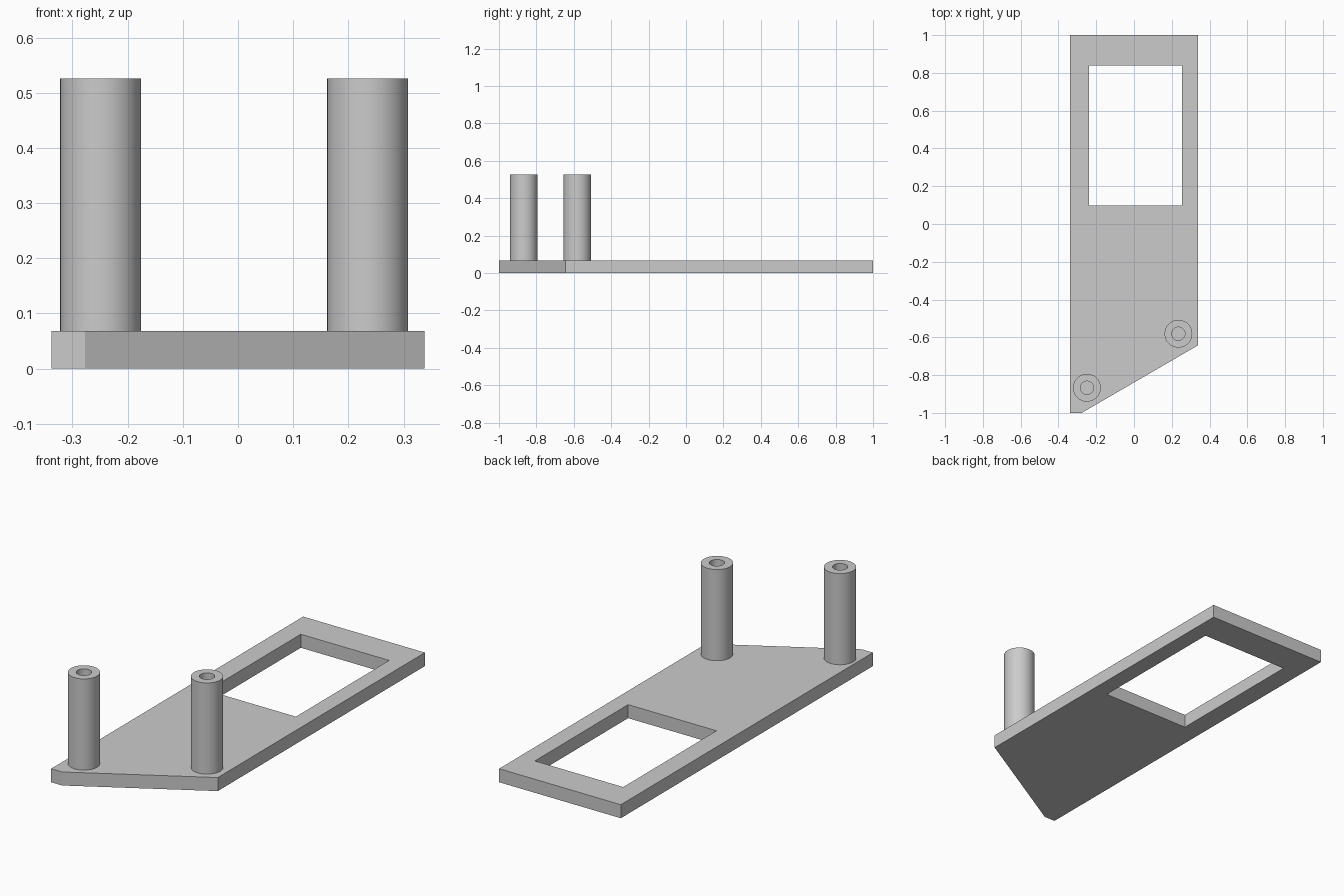
import bpy, bmesh, math

cube = bpy.data.objects.get("Cube")
if cube:
    bpy.data.objects.remove(cube, do_unlink=True)

PLATE_TOP, POST_TOP = 0.068, 0.526
POST_R, HOLE_R = 0.0735, 0.035

grey = bpy.data.materials.new("plain grey")
grey.use_nodes = True
colour = (0.6, 0.6, 0.6, 1)
grey.diffuse_color = colour
grey.node_tree.nodes["Principled BSDF"].inputs["Base Color"].default_value = colour


def add_object(name, bm):
    bmesh.ops.recalc_face_normals(bm, faces=bm.faces)
    mesh = bpy.data.meshes.new(name)
    bm.to_mesh(mesh)
    bm.free()
    mesh.materials.append(grey)
    obj = bpy.data.objects.new(name, mesh)
    bpy.context.collection.objects.link(obj)
    return obj


# Base plate: outline with a window, filled and extruded
outline = [(-0.338, -1), (-0.277, -1), (0.338, -0.643), (0.338, 1), (-0.338, 1)]
window = [(-0.238, 0.098), (0.253, 0.098), (0.253, 0.838), (-0.238, 0.838)]
bm = bmesh.new()
for loop in (outline, window):
    verts = [bm.verts.new((x, y, 0)) for x, y in loop]
    for i, v in enumerate(verts):
        bm.edges.new((v, verts[i - 1]))
bmesh.ops.triangle_fill(bm, edges=bm.edges[:], use_beauty=True, normal=(0, 0, 1))
result = bmesh.ops.extrude_face_region(bm, geom=bm.faces[:], use_keep_orig=True)
top = [g for g in result["geom"] if isinstance(g, bmesh.types.BMVert)]
bmesh.ops.translate(bm, verts=top, vec=(0, 0, PLATE_TOP))
add_object("base_plate", bm)


# Hollow posts: a tube profile spun round its axis, closed at the plate
def add_post(name, x, y):
    profile = [(0, PLATE_TOP), (HOLE_R, PLATE_TOP), (HOLE_R, POST_TOP),
               (POST_R, POST_TOP), (POST_R, PLATE_TOP)]
    bm = bmesh.new()
    verts = [bm.verts.new((r, 0, z)) for r, z in profile]
    edges = [bm.edges.new(pair) for pair in zip(verts, verts[1:])]
    bmesh.ops.spin(bm, geom=verts + edges, cent=(0, 0, 0), axis=(0, 0, 1),
                   angle=math.tau, steps=48, use_merge=True)
    bmesh.ops.remove_doubles(bm, verts=bm.verts, dist=0.0001)
    post = add_object(name, bm)
    post.location = (x, y, 0)
    bpy.ops.object.select_all(action="DESELECT")
    post.select_set(True)
    bpy.context.view_layer.objects.active = post
    bpy.ops.object.shade_smooth_by_angle(angle=math.radians(30))


add_post("right_post", -0.249, -0.867)
add_post("left_post", 0.235, -0.581)
